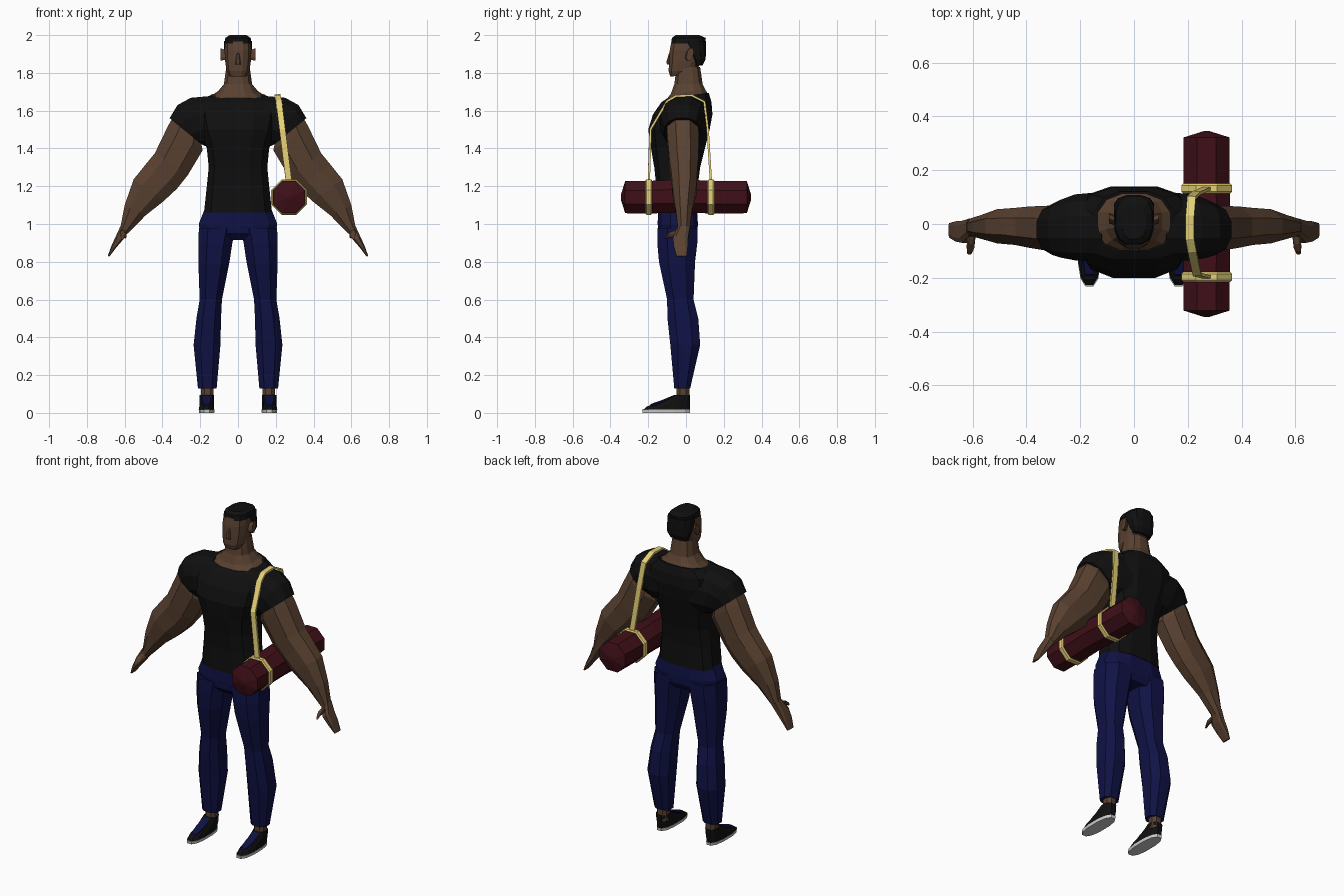
import bpy, bmesh, math
from mathutils import Vector as V


def material(name, rgb):
    m = bpy.data.materials.new(name)
    m.diffuse_color = (*rgb, 1)
    return m


SKIN = material("skin", (.10, .053, .03))
BLACK = material("black_cloth", (.005, .005, .005))
BLUE = material("blue_cloth", (.005, .006, .06))
RED = material("maroon_cloth", (.05, .005, .009))
YELLOW = material("yellow_strap", (.78, .63, .18))


def loft(name, rings, mat=None, n=12, p=.8, mirror=False):
    """Skin a tube through rings of (centre, u half axis, v half axis)."""
    bm = bmesh.new()
    k = math.cos(math.pi / n) ** p
    loops = []
    for c, u, v in rings:
        loop = []
        for i in range(n):
            a = 2 * math.pi * (i + .5) / n
            ca, sa = math.cos(a), math.sin(a)
            x = math.copysign(abs(ca) ** p, ca) / k
            y = math.copysign(abs(sa) ** p, sa) / k
            loop.append(bm.verts.new(V(c) + V(u) * x + V(v) * y))
        loops.append(loop)
    for a, b in zip(loops, loops[1:]):
        for i in range(n):
            j = (i + 1) % n
            bm.faces.new((a[i], a[j], b[j], b[i]))
    bm.faces.new(loops[0])
    bm.faces.new(loops[-1])
    bmesh.ops.recalc_face_normals(bm, faces=bm.faces)
    me = bpy.data.meshes.new(name)
    bm.to_mesh(me)
    bm.free()
    ob = bpy.data.objects.new(name, me)
    bpy.context.collection.objects.link(ob)
    if mat:
        me.materials.append(mat)
    if mirror:
        m = ob.modifiers.new("mirror", 'MIRROR')
        m.use_mirror_merge = False
    return ob


def flat(z, x0, x1, y0, y1, tilt=0):
    """Horizontal ring; tilt raises its back edge."""
    hy = (y1 - y0) / 2
    return ((x0 + x1) / 2, (y0 + y1) / 2, z), ((x1 - x0) / 2, 0, 0), (0, hy, tilt)


def sym(z, hw, y0, y1, tilt=0):
    return flat(z, -hw, hw, y0, y1, tilt)


def limb(xo, zo, xi, zi, y0, y1):
    """Ring across a sideways limb from its outer to its inner edge."""
    return (((xo + xi) / 2, (y0 + y1) / 2, (zo + zi) / 2),
            ((xo - xi) / 2, 0, (zo - zi) / 2), (0, (y1 - y0) / 2, 0))


# Shirt
loft("shirt_body", [sym(1.06, .18, -.152, .062), sym(1.2, .165, -.157, .062),
                    sym(1.3, .155, -.168, .075), sym(1.4, .165, -.185, .10),
                    sym(1.5, .20, -.20, .125), sym(1.58, .215, -.175, .14),
                    sym(1.645, .20, -.13, .135), sym(1.68, .14, -.10, .12, .015)],
     BLACK, p=.7)
loft("sleeve", [limb(.12, 1.68, .10, 1.41, -.14, .12), limb(.25, 1.668, .16, 1.41, -.135, .11),
                limb(.32, 1.63, .18, 1.415, -.125, .09), limb(.362, 1.56, .19, 1.42, -.115, .075)],
     BLACK, p=.85, mirror=True)

# Arms and hands
loft("arm", [limb(.33, 1.59, .20, 1.45, -.10, .06), limb(.37, 1.52, .187, 1.39, -.10, .068),
             limb(.44, 1.375, .265, 1.26, -.088, .065), limb(.485, 1.32, .325, 1.185, -.078, .06),
             limb(.552, 1.237, .395, 1.12, -.072, .055), limb(.60, 1.10, .49, 1.045, -.055, .033),
             limb(.622, .985, .583, .95, -.043, .02)], SKIN, n=8, p=.9, mirror=True)
loft("hand", [limb(.622, .99, .583, .955, -.043, .02), limb(.647, .935, .61, .915, -.07, .012),
              limb(.67, .885, .645, .875, -.065, .01), limb(.69, .83, .68, .828, -.05, .003)],
     SKIN, n=8, p=.6, mirror=True)
loft("thumb", [((.605, -.04, .95), (.016, 0, .008), (0, .012, .022)),
               ((.608, -.085, .945), (.014, 0, .006), (0, .01, .016)),
               ((.612, -.107, .93), (.008, 0, .003), (0, .007, .012))], SKIN, n=8, mirror=True)

# Trousers
loft("hips", [sym(.915, .15, -.11, .04), sym(.95, .20, -.145, .06),
              sym(1.0, .208, -.15, .063), sym(1.08, .176, -.148, .058)], BLUE, p=.75)
loft("trouser_leg", [flat(.98, .01, .207, -.15, .062), flat(.9, .03, .21, -.152, .06),
                     flat(.8, .045, .21, -.143, .048), flat(.6, .085, .203, -.10, .04),
                     flat(.5, .09, .22, -.098, .065), flat(.36, .093, .235, -.083, .075),
                     flat(.13, .113, .212, -.062, .022)], BLUE, n=8, mirror=True)

# Feet
loft("ankle", [flat(.06, .13, .195, -.05, .018), flat(.15, .13, .195, -.05, .018)],
     SKIN, n=8, mirror=True)
loft("sole", [flat(0, .126, .206, -.23, .02), flat(.017, .124, .208, -.232, .022)],
     n=12, mirror=True)
loft("shoe", [flat(.016, .126, .206, -.228, .02), flat(.035, .127, .205, -.205, .022),
              flat(.06, .128, .204, -.13, .022), flat(.095, .128, .203, -.062, .02)],
     BLACK, mirror=True)
loft("shoe_tongue", [((.166, -.07, .086), (.022, 0, 0), (0, .006, .008)),
                     ((.166, -.13, .061), (.024, 0, 0), (0, .005, .008)),
                     ((.166, -.19, .041), (.016, 0, 0), (0, .003, .006))],
     BLUE, n=8, p=.5, mirror=True)

# Neck, head and face
loft("neck", [sym(1.64, .15, -.09, .11), sym(1.678, .137, -.098, .115, .012),
              sym(1.70, .105, -.08, .103, .01), sym(1.74, .075, -.062, .088),
              sym(1.83, .062, -.05, .075)], SKIN)
loft("head", [sym(1.785, .045, -.083, .0, .005), sym(1.81, .06, -.092, .05),
              sym(1.86, .068, -.09, .085), sym(1.92, .071, -.086, .095),
              sym(1.965, .068, -.077, .09), sym(1.985, .055, -.06, .08)], SKIN, p=.75)
loft("nose", [sym(1.845, .015, -.101, -.07), sym(1.858, .014, -.104, -.07),
              sym(1.905, .007, -.09, -.07)], SKIN, n=8)
loft("ear", [((.066, .012, 1.895), (0, .015, 0), (0, .005, .026)),
             ((.093, .022, 1.898), (0, .017, 0), (0, .006, .033))], SKIN, n=8, mirror=True)

# Hair: cap on top and a block down the back
loft("hair_top", [sym(1.955, .073, -.078, .10), sym(1.985, .067, -.075, .105),
                  sym(2.0, .045, -.055, .07)], BLACK, p=.75)
loft("hair_back", [sym(1.84, .058, .04, .088), sym(1.87, .071, .03, .103),
                   sym(1.915, .075, .0, .107), sym(1.97, .074, -.03, .107)], BLACK, p=.75)

# Rolled bag with two bands
BX, BZ = .27, 1.142


def roll(name, steps, mat):
    loft(name, [((BX, y, BZ + dz), (r, 0, 0), (0, 0, r)) for y, r, dz in steps], mat, n=8, p=1)


roll("rolled_bag", [(-.345, .012, 0), (-.322, .085, 0), (-.2, .086, 0), (0, .088, .006),
                    (.13, .086, 0), (.322, .085, 0), (.345, .012, 0)], RED)
for name, y in (("front_band", -.197), ("back_band", .132)):
    roll(name, [(y - .018, .088, 0), (y - .012, .094, 0), (y + .012, .094, 0),
                (y + .018, .088, 0)], YELLOW)

# Shoulder strap: flat ribbon following the shoulder
path = [V(q) for q in ((.27, -.197, 1.22), (.235, -.188, 1.5), (.216, -.10, 1.65),
                       (.208, -.055, 1.677), (.208, .03, 1.681), (.214, .098, 1.645),
                       (.232, .115, 1.5), (.27, .132, 1.22))]
rings = []
for i, q in enumerate(path):
    t = (path[min(i + 1, len(path) - 1)] - path[max(i - 1, 0)]).normalized()
    side = V((1, 0, 0))
    side = (side - t * side.dot(t)).normalized()
    rings.append((q, side * .016, t.cross(side) * .006))
loft("shoulder_strap", rings, YELLOW, n=4, p=1)
